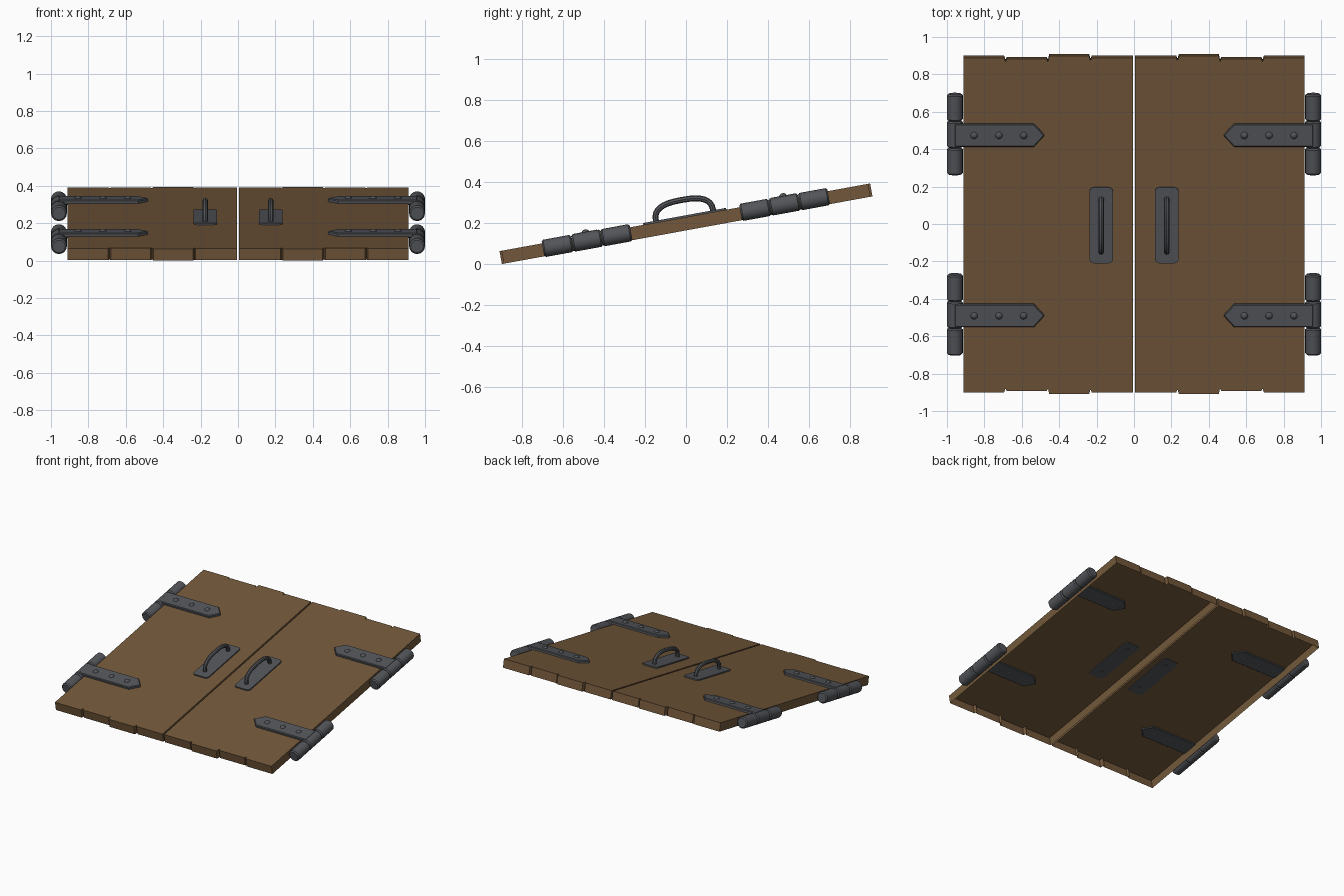
import bpy, bmesh, math
from mathutils import Matrix, Vector

if "Cube" in bpy.data.objects:
    bpy.data.objects.remove(bpy.data.objects["Cube"])

# Everything is modelled flat (x across, y along slope, z normal), then tilted
TILT = Matrix.Translation((0, 0, 0.1967)) @ Matrix.Rotation(math.radians(10.35), 4, 'X')
HALF = 0.032  # half thickness of the doors


def material(name, color):
    m = bpy.data.materials.new(name)
    m.diffuse_color = color
    m.use_nodes = True
    m.node_tree.nodes["Principled BSDF"].inputs["Base Color"].default_value = m.diffuse_color
    return m


WOOD = material("wood", (0.17, 0.097, 0.043, 1))
IRON = material("iron", (0.085, 0.09, 0.10, 1))


def finish(name, bm, mat, bevel=0.0, smooth=False):
    bmesh.ops.recalc_face_normals(bm, faces=bm.faces)
    bm.transform(TILT)
    me = bpy.data.meshes.new(name)
    bm.to_mesh(me)
    bm.free()
    me.materials.append(mat)
    ob = bpy.data.objects.new(name, me)
    bpy.context.collection.objects.link(ob)
    if bevel:
        mod = ob.modifiers.new("bevel", 'BEVEL')
        mod.width, mod.segments = bevel, 1
        mod.limit_method, mod.angle_limit = 'ANGLE', math.radians(50)
    if smooth:
        bpy.ops.object.select_all(action='DESELECT')
        ob.select_set(True)
        bpy.context.view_layer.objects.active = ob
        bpy.ops.object.shade_smooth_by_angle(angle=math.radians(35))
    return ob


def prism(outline, z0, z1, bottom=True):
    """Extrude a flat outline between two heights, optionally open underneath."""
    bm = bmesh.new()
    top = [bm.verts.new((x, y, z1)) for x, y in outline]
    low = [bm.verts.new((x, y, z0)) for x, y in outline]
    bm.faces.new(top)
    if bottom:
        bm.faces.new(low[::-1])
    n = len(outline)
    for i in range(n):
        j = (i + 1) % n
        bm.faces.new((top[j], top[i], low[i], low[j]))
    return bm


# Plank ends: uneven lengths with small V notches at the joints
joints = [0.006, 0.233, 0.46, 0.687, 0.912]
lengths = [0.909, 0.919, 0.903, 0.909]
ends = []
for i, length in enumerate(lengths):
    a, b = joints[i], joints[i + 1]
    ends.append((a + (0.007 if i else 0), length))
    ends.append((b - (0.007 if i < 3 else 0), length))
    if i < 3:
        ends.append((b, min(length, lengths[i + 1]) - 0.016))

for side, label in ((-1, "left"), (1, "right")):
    # Door leaf, open underneath
    outline = [(side * x, y) for x, y in ends] + [(side * x, -y) for x, y in ends[::-1]]
    finish(label + "_door", prism(outline, -HALF, HALF, bottom=False), WOOD)

    for cy, pos in ((-0.49, "lower"), (0.49, "upper")):
        tag = f"{label}_{pos}_"
        # Pointed hinge strap
        w = 0.0625
        pts = [(0.96, -w), (0.535, -w), (0.478, 0), (0.535, w), (0.96, w)]
        finish(tag + "strap", prism([(side * x, cy + y) for x, y in pts], 0.024, 0.05),
               IRON, bevel=0.005)

        # Hinge barrel of three knuckles
        for k in (-1, 0, 1):
            bm = bmesh.new()
            m = Matrix.Translation((side * 0.9575, cy + k * 0.146, 0.006)) @ Matrix.Rotation(math.pi / 2, 4, 'X')
            bmesh.ops.create_cone(bm, cap_ends=True, segments=16, radius1=0.0425,
                                  radius2=0.0425, depth=0.145, matrix=m)
            finish(tag + "knuckle", bm, IRON, bevel=0.008, smooth=True)

        # Domed rivets
        for x in (0.855, 0.722, 0.59):
            bm = bmesh.new()
            m = Matrix.Translation((side * x, cy, 0.042)) @ Matrix.Diagonal((1, 1, 0.95, 1))
            bmesh.ops.create_uvsphere(bm, u_segments=12, v_segments=8, radius=0.021, matrix=m)
            finish(tag + "rivet", bm, IRON, smooth=True)

    # Handle plate with rounded corners
    cx, r = side * 0.175, 0.022
    pts = []
    for q, (sx, sy) in enumerate(((1, 1), (-1, 1), (-1, -1), (1, -1))):
        for k in range(4):
            a = math.pi / 2 * (q + k / 3)
            pts.append((cx + sx * (0.063 - r) + r * math.cos(a),
                        sy * (0.206 - r) + r * math.sin(a)))
    finish(label + "_handle_plate", prism(pts, 0.026, 0.041), IRON)

    # Bow handle tube
    path = [(-0.142, 0.022)]
    for k in range(17):
        a = math.pi * (1 - k / 16)
        c, s = math.cos(a), max(math.sin(a), 0)
        path.append((math.copysign(abs(c) ** 0.75, c) * 0.142, 0.04 + 0.078 * s ** 0.75))
    path.append((0.142, 0.022))
    cu = bpy.data.curves.new(label + "_handle", 'CURVE')
    cu.dimensions = '3D'
    cu.bevel_depth, cu.bevel_resolution, cu.use_fill_caps = 0.0145, 2, True
    sp = cu.splines.new('POLY')
    sp.points.add(len(path) - 1)
    for p, (y, z) in zip(sp.points, path):
        p.co = (*(TILT @ Vector((cx, y, z))), 1)
    cu.materials.append(IRON)
    ob = bpy.data.objects.new(label + "_handle", cu)
    bpy.context.collection.objects.link(ob)
    bpy.ops.object.select_all(action='DESELECT')
    ob.select_set(True)
    bpy.context.view_layer.objects.active = ob
    bpy.ops.object.convert(target='MESH')
    bpy.ops.object.shade_smooth_by_angle(angle=math.radians(40))
